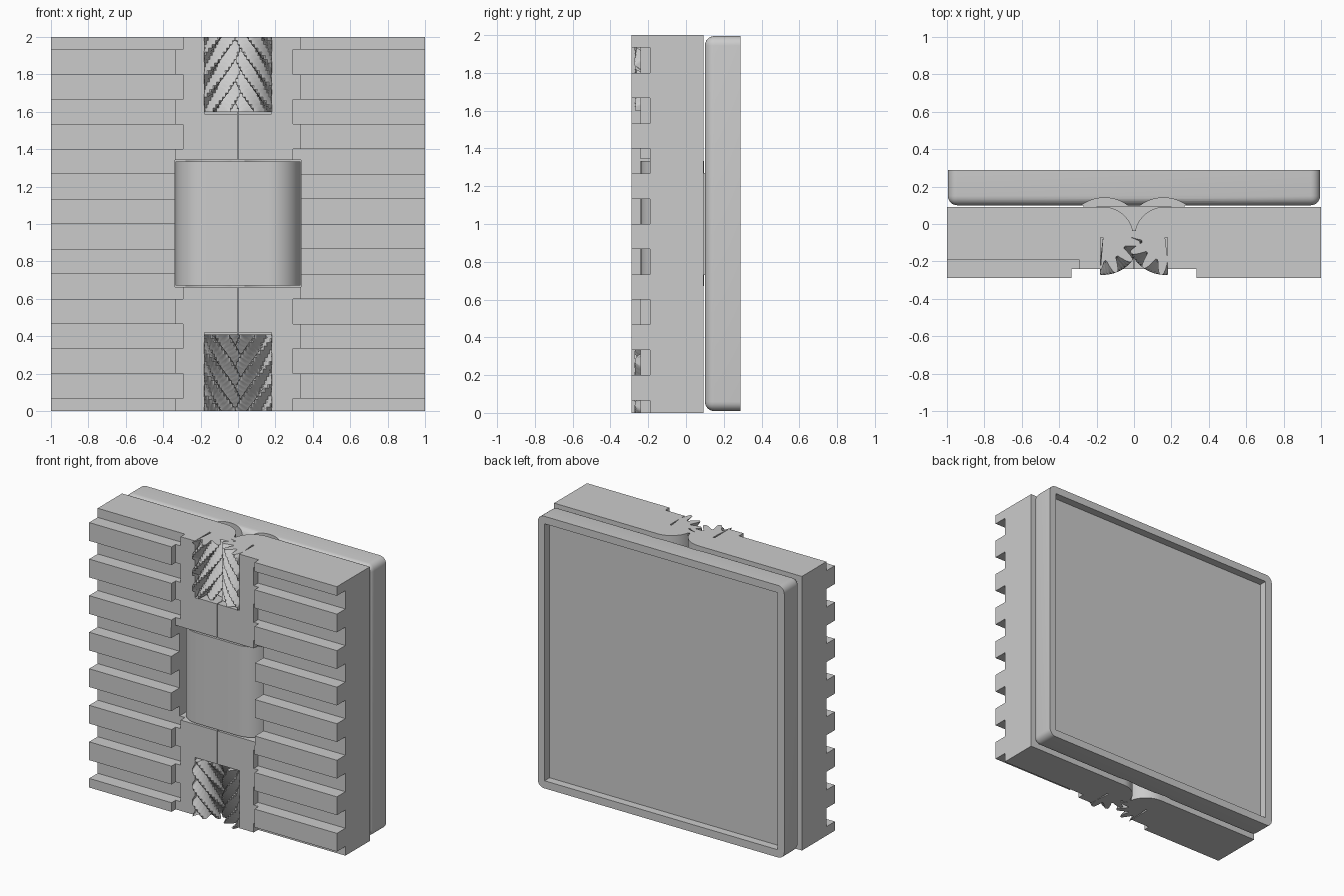
import bpy, bmesh, math
from math import pi, cos, sin

if "Cube" in bpy.data.objects:
    bpy.data.objects.remove(bpy.data.objects["Cube"])

grey = bpy.data.materials.new("plain grey")
grey.diffuse_color = (0.6, 0.6, 0.6, 1)
grey.use_nodes = True
grey.node_tree.nodes["Principled BSDF"].inputs["Base Color"].default_value = grey.diffuse_color

AX, AY, R = 0.166, -0.072, 0.164      # hinge axis (mirrored in x) and knuckle radius


def finish(name, bm):
    bmesh.ops.recalc_face_normals(bm, faces=bm.faces)
    me = bpy.data.meshes.new(name)
    bm.to_mesh(me)
    bm.free()
    me.materials.append(grey)
    ob = bpy.data.objects.new(name, me)
    bpy.context.collection.objects.link(ob)
    return ob


def prism(name, pts, z0, z1):
    bm = bmesh.new()
    face = bm.faces.new([bm.verts.new((x, y, z0)) for x, y in pts])
    ext = bmesh.ops.extrude_face_region(bm, geom=[face])["geom"]
    bmesh.ops.translate(bm, vec=(0, 0, z1 - z0),
                        verts=[v for v in ext if isinstance(v, bmesh.types.BMVert)])
    return finish(name, bm)


def boxes(name, specs):
    bm = bmesh.new()
    for x0, x1, y0, y1, z0, z1 in specs:
        vs = bmesh.ops.create_cube(bm, size=1)["verts"]
        bmesh.ops.scale(bm, vec=(x1 - x0, y1 - y0, z1 - z0), verts=vs)
        bmesh.ops.translate(bm, vec=((x0 + x1) / 2, (y0 + y1) / 2, (z0 + z1) / 2), verts=vs)
    return finish(name, bm)


def activate(ob):
    bpy.ops.object.select_all(action='DESELECT')
    ob.select_set(True)
    bpy.context.view_layer.objects.active = ob


def cut(ob, cutter):
    cutter.hide_render = True
    activate(ob)
    m = ob.modifiers.new("cut", 'BOOLEAN')
    m.operation, m.solver, m.object = 'DIFFERENCE', 'EXACT', cutter
    bpy.ops.object.modifier_apply(modifier=m.name)
    bpy.data.objects.remove(cutter)


def smooth(ob):
    activate(ob)
    bpy.ops.object.shade_smooth_by_angle(angle=math.radians(30))


def arc(cx, r, a0, a1, n):
    return [(cx + r * cos(a0 + (a1 - a0) * i / n), AY + r * sin(a0 + (a1 - a0) * i / n))
            for i in range(n + 1)]


def span(s, x0, x1):
    return (x0, x1) if s > 0 else (-x1, -x0)


# two hinged halves with interlocking ribs
for s, side in ((1, "right"), (-1, "left")):
    outline = [(1, 0.092), (1, -0.288), (0.335, -0.288), (0.335, -0.24), (0.003, -0.24)]
    outline += arc(AX, R, pi, pi / 2, 16)
    half = prism(side + "_half", [(s * x, y) for x, y in outline], 0, 2)
    # slots between ribs, offset by one pitch on the other side
    first = 1.8 if s > 0 else 1.9333
    slots = [(*span(s, 0.295, 1.1), -0.4, -0.19, z, z + 0.1333)
             for z in (first - i * 0.26667 for i in range(8))]
    cut(half, boxes("slot_cutter", slots))
    cut(half, boxes("link_cutter", [(*span(s, -0.1, 0.338), -0.5, 0.3, 0.662, 1.343)]))
    cut(half, boxes("gear_cutter", [(*span(s, -0.1, 0.18), -0.5, AY, 1.588, 2.1),
                                    (*span(s, -0.1, 0.18), -0.5, AY, -0.1, 0.42)]))
    smooth(half)


# helical gear sectors meshing at the centre line
def tooth_radius(phase):
    t = abs((phase % 1) - 0.5) * 2          # 1 at the gap, 0 at the tip
    return 0.2 - 0.075 * min(1, max(0, (t - 0.2) / 0.6))


def gear(name, s, z0, z1, lean):
    bm = bmesh.new()
    layers, steps, teeth = 20, 60, 12
    rows = []
    for k in range(layers + 1):
        z = z0 + (z1 - z0) * k / layers
        ring = [bm.verts.new((s * AX, AY, z))]
        for j in range(steps + 1):
            a = pi * 0.93 + pi * 0.62 * j / steps
            phase = teeth * a / (2 * pi) + lean * (z - 1) / 0.115 + (0.5 if s < 0 else 0)
            r = tooth_radius(phase)
            x = min(AX + r * cos(a), 0.181)
            ring.append(bm.verts.new((s * x, AY + r * sin(a), z)))
        rows.append(ring)
    n = steps + 2
    for a, b in zip(rows, rows[1:]):
        for j in range(n):
            i = (j + 1) % n
            bm.faces.new((a[j], a[i], b[i], b[j]))
    for ring in (rows[0], rows[-1]):
        for j in range(1, n - 1):
            bm.faces.new((ring[0], ring[j], ring[j + 1]))
    smooth(finish(name, bm))


for s, side in ((1, "right"), (-1, "left")):
    gear(side + "_upper_gear", s, 1.6, 2.0, 1)
    gear(side + "_lower_gear", s, 0.0, 0.408, -1)

# central link joining the two hinge axes
link = prism("hinge_link", arc(AX, 0.168, -pi / 2, pi / 2, 24) + arc(-AX, 0.168, pi / 2, 1.5 * pi, 24),
             0.672, 1.333)
smooth(link)
boxes("link_mount", [(-0.27, 0.27, 0.09, 0.11, 0.73, 1.27)])

# back tray with rounded front edges and an open recess behind
bm = bmesh.new()
bmesh.ops.create_cube(bm, size=1)
bmesh.ops.scale(bm, vec=(1.99, 0.188, 1.985), verts=bm.verts)
bmesh.ops.translate(bm, vec=(0, 0.194, 1.002), verts=bm.verts)
edges = [e for e in bm.edges if not all(v.co.y > 0.2 for v in e.verts)]
bmesh.ops.bevel(bm, geom=edges, offset=0.05, segments=6, profile=0.5, affect='EDGES')
tray = finish("back_tray", bm)
cut(tray, boxes("recess_cutter", [(-0.94, 0.94, 0.23, 0.5, 0.065, 1.94)]))
# gear clearance grooves
for s in (1, -1):
    for z0, z1 in ((1.27, 2.1), (-0.1, 0.73)):
        cut(tray, prism("groove_cutter", arc(s * 0.158, 0.212, 0, 2 * pi * 47 / 48, 47), z0, z1))
smooth(tray)
